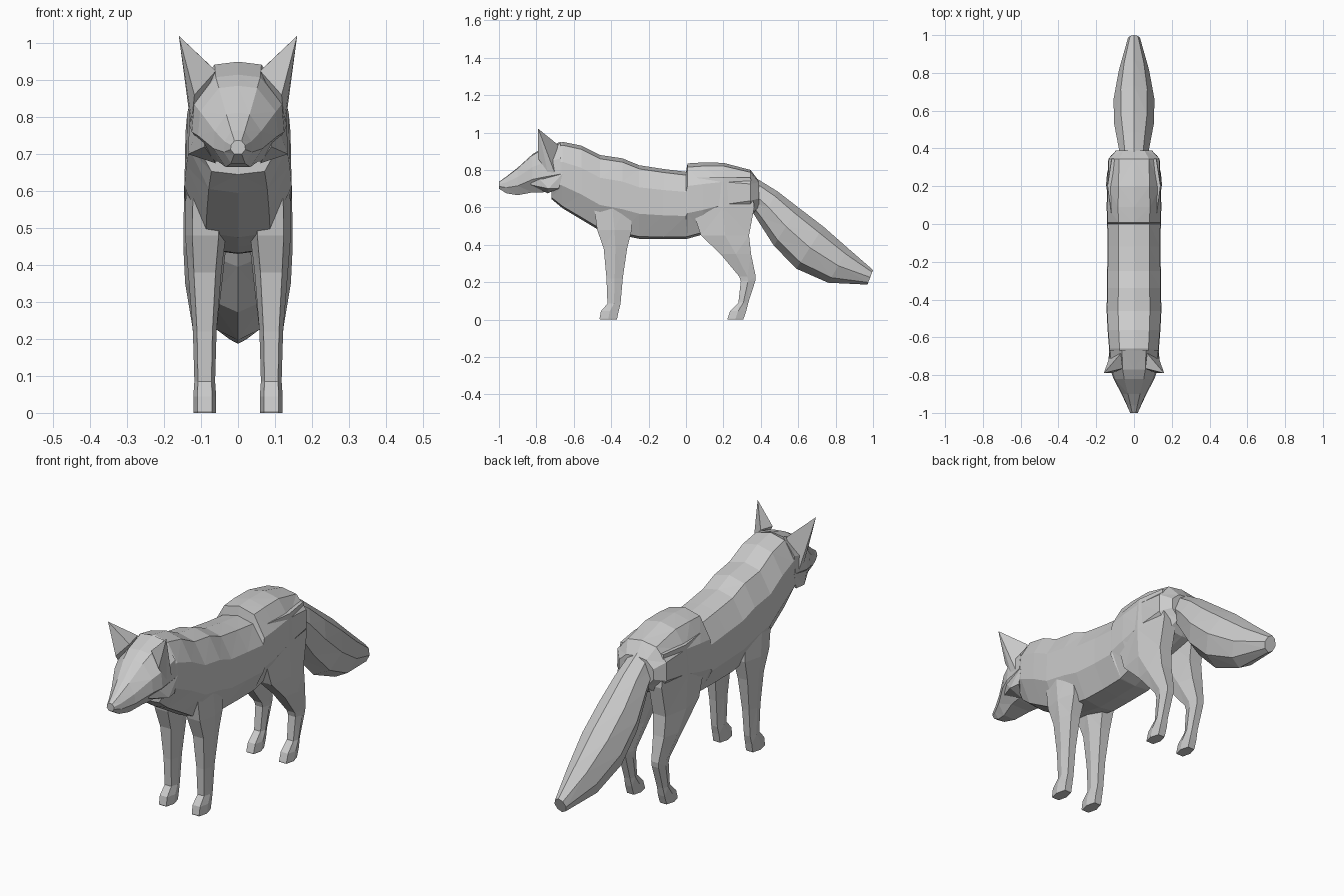
import bpy, bmesh

# cross-section outlines: (sideways fraction, fraction from bottom point to top point)
TORSO = [(0, 1), (.58, .95), (.98, .70), (1, .34), (.6, .03), (0, 0),
         (-.6, .03), (-1, .34), (-.98, .70), (-.58, .95)]
HEAD = [(0, 1), (.48, .97), (.95, .66), (1, .34), (.5, 0), (-.5, 0),
        (-1, .34), (-.95, .66), (-.48, .97)]
TAIL = [(0, 1), (.65, .85), (1, .5), (.7, .15), (0, 0), (-.7, .15), (-1, .5), (-.65, .85)]
LEG = [(-.6, 1), (.6, 1), (1, .5), (.65, 0), (-.65, 0), (-1, .5)]


def finish(name, bm, mirror=False):
    bmesh.ops.recalc_face_normals(bm, faces=bm.faces)
    bmesh.ops.triangulate(bm, faces=bm.faces)
    mesh = bpy.data.meshes.new(name)
    bm.to_mesh(mesh)
    bm.free()
    ob = bpy.data.objects.new(name, mesh)
    bpy.context.collection.objects.link(ob)
    if mirror:
        ob.modifiers.new("Mirror", 'MIRROR').use_mirror_merge = False
    return ob


def loft(name, shape, stations, mirror=False):
    """station: (top y, top z, bottom y, bottom z, half width, centre x)"""
    bm = bmesh.new()
    rings = []
    for ty, tz, by, bz, w, cx in stations:
        rings.append([bm.verts.new((cx + u * w, by + (ty - by) * v, bz + (tz - bz) * v))
                      for u, v in shape])
    n = len(shape)
    for a, b in zip(rings, rings[1:]):
        for i in range(n):
            j = (i + 1) % n
            bm.faces.new((a[i], a[j], b[j], b[i]))
    bm.faces.new(rings[0])
    bm.faces.new(rings[-1])
    return finish(name, bm, mirror)


def solid(name, points, mirror=True):
    bm = bmesh.new()
    for p in points:
        bm.verts.new(p)
    bmesh.ops.convex_hull(bm, input=bm.verts)
    return finish(name, bm, mirror)


def upright(rows):
    return [(y, zt, y, zb, w, 0) for y, zb, zt, w in rows]


def level(rows):
    return [(yb, z, yf, z, w, cx) for z, yf, yb, w, cx in rows]


# neck, chest, belly and rump
loft("body", TORSO, upright([
    (-.72, .645, .925, .12), (-.66, .595, .95, .132), (-.56, .535, .93, .14),
    (-.46, .475, .88, .145), (-.34, .45, .862, .143), (-.25, .432, .825, .142),
    (-.12, .43, .805, .14), (0, .432, .79, .142), (.008, .432, .835, .142),
    (.09, .455, .84, .145), (.2, .50, .838, .142), (.345, .55, .80, .136),
    (.39, .60, .74, .095)]))

# head with pointed snout
loft("head", HEAD, upright([
    (-1.0, .70, .737, .02), (-.96, .675, .765, .038), (-.9, .665, .812, .066),
    (-.82, .68, .885, .108), (-.77, .68, .915, .125), (-.67, .69, .95, .132)]))

# ears and cheek tufts
solid("ears", [(.16, -.79, 1.02), (.06, -.765, .925), (.118, -.79, .86),
               (.128, -.70, .78), (.07, -.685, .935), (.125, -.74, .79)])
solid("cheek_tufts", [(.135, -.735, .70), (.09, -.83, .72), (.10, -.82, .79),
                      (.132, -.66, .78), (.06, -.74, .675), (.128, -.68, .70)])

# bushy tail
loft("tail", TAIL, [
    (.36, .765, .34, .60, .07, 0), (.49, .685, .39, .52, .088, 0),
    (.60, .60, .47, .395, .106, 0), (.735, .497, .59, .272, .108, 0),
    (.87, .378, .76, .197, .08, 0), (1.0, .265, .97, .187, .032, 0)])

# front legs
loft("front_legs", LEG, level([
    (.66, -.50, -.30, .055, .085), (.48, -.475, -.29, .055, .088),
    (.38, -.44, -.315, .045, .09), (.22, -.425, -.338, .032, .09),
    (.085, -.42, -.35, .028, .09), (.045, -.455, -.36, .031, .09),
    (.005, -.462, -.368, .031, .09), (0, -.46, -.37, .03, .09)]), True)

# hind legs with broad thighs
loft("hind_legs", LEG, level([
    (.76, .06, .345, .055, .085), (.60, .03, .365, .06, .086),
    (.45, .08, .337, .058, .09), (.35, .185, .348, .05, .093),
    (.23, .285, .373, .033, .09), (.205, .293, .37, .031, .09),
    (.09, .28, .333, .027, .09), (.045, .235, .322, .031, .09),
    (.005, .222, .308, .031, .09), (0, .222, .306, .03, .09)]), True)
